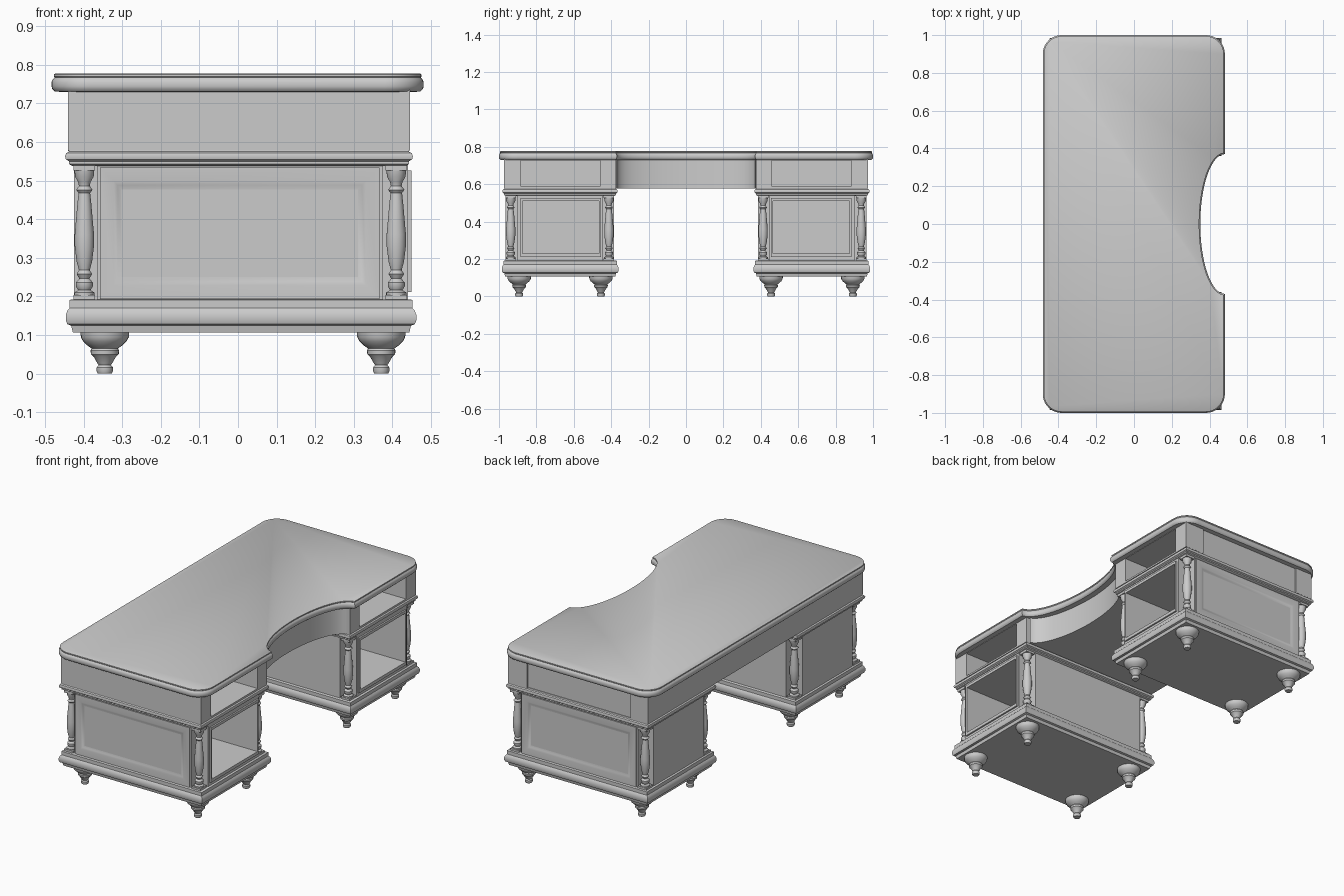
import bpy, bmesh, math
from mathutils import Vector

cube = bpy.data.objects.get("Cube")
if cube:
    bpy.data.objects.remove(cube)

grey = bpy.data.materials.new("plain_grey")
grey.use_nodes = True
COLOUR = (0.6, 0.6, 0.6, 1)
grey.diffuse_color = COLOUR
grey.node_tree.nodes["Principled BSDF"].inputs["Base Color"].default_value = COLOUR


def finish(bm, name, smooth=True):
    bmesh.ops.recalc_face_normals(bm, faces=bm.faces)
    mesh = bpy.data.meshes.new(name)
    bm.to_mesh(mesh)
    bm.free()
    mesh.materials.append(grey)
    ob = bpy.data.objects.new(name, mesh)
    bpy.context.collection.objects.link(ob)
    if smooth:
        bpy.ops.object.select_all(action='DESELECT')
        ob.select_set(True)
        bpy.context.view_layer.objects.active = ob
        bpy.ops.object.shade_smooth_by_angle(angle=math.radians(35))
    return ob


def skin(bm, rings):
    """Bridge closed rings of points and cap both ends."""
    loops = [[bm.verts.new(p) for p in ring] for ring in rings]
    n = len(loops[0])
    for a, b in zip(loops, loops[1:]):
        for i in range(n):
            j = (i + 1) % n
            bm.faces.new((a[i], a[j], b[j], b[i]))
    bm.faces.new(loops[0][::-1])
    bm.faces.new(loops[-1])


def offset(outline, d):
    """Move a counter-clockwise outline outwards by d with mitred corners."""
    pts = [Vector(p) for p in outline]
    out = []
    for i, p in enumerate(pts):
        a = (p - pts[i - 1]).normalized()
        b = (pts[(i + 1) % len(pts)] - p).normalized()
        na, nb = Vector((a.y, -a.x)), Vector((b.y, -b.x))
        out.append(p + (na + nb) * (d / max(0.3, 1 + na.dot(nb))))
    return out


def sweep(name, outline, profile):
    """Stack offset copies of an outline; profile is (offset, height)."""
    bm = bmesh.new()
    skin(bm, [[(p.x, p.y, z) for p in offset(outline, d)] for d, z in profile])
    return finish(bm, name)


def lathe(name, profile, x, y, sides=24):
    bm = bmesh.new()
    turn = [math.tau * k / sides for k in range(sides)]
    skin(bm, [[(x + r * math.cos(t), y + r * math.sin(t), z) for t in turn]
              for r, z in profile])
    return finish(bm, name)


def rect(x0, x1, y0, y1):
    y0, y1 = sorted((y0, y1))
    return [(x0, y0), (x1, y0), (x1, y1), (x0, y1)]


def box(name, x0, x1, y0, y1, z0, z1):
    bm = bmesh.new()
    skin(bm, [[(x, y, z) for x, y in rect(x0, x1, y0, y1)] for z in (z0, z1)])
    return finish(bm, name, False)


def pocket(ob, *bounds):
    """Cut a box-shaped recess."""
    cutter = box("cutter", *bounds)
    cutter.hide_render = True
    mod = ob.modifiers.new("pocket", 'BOOLEAN')
    mod.operation, mod.solver, mod.object = 'DIFFERENCE', 'EXACT', cutter
    bpy.context.view_layer.objects.active = ob
    bpy.ops.object.modifier_apply(modifier=mod.name)
    bpy.data.objects.remove(cutter)


# Desk top outline: rounded corners and a kneehole bite on the +x edge
X0, X1, BITE_Y, BITE_X = -0.483, 0.481, 0.37, 0.13
R = 0.1


def corner(cx, cy, start):
    return [(cx + R * math.cos(start + math.pi * k / 20),
             cy + R * math.sin(start + math.pi * k / 20)) for k in range(11)]


bite = [(X1 - BITE_X * math.cos(t), BITE_Y * math.sin(t))
        for t in (math.pi * (k / 32 - 0.5) for k in range(33))]
top = (corner(X0 + R, R - 1, math.pi) + corner(X1 - R, R - 1, 1.5 * math.pi)
       + bite + corner(X1 - R, 1 - R, 0) + corner(X0 + R, 1 - R, math.pi / 2))
sweep("desk_top", top, [(-0.02, 0.73), (-0.008, 0.731), (-0.002, 0.737), (0, 0.744),
                        (0, 0.755), (-0.003, 0.762), (-0.008, 0.767),
                        (-0.006, 0.769), (-0.006, 0.775), (-0.009, 0.777)])

# Curved apron over the kneehole
apron = [(-0.44, -0.38), (0.4, -0.38)] + [
    (x - 0.04, y) for x, y in bite[1:-1]] + [(0.4, 0.38), (-0.44, 0.38)]
sweep("kneehole_apron", apron, [(0, 0.577), (0, 0.735)])

FOOT = [(0.018, 0), (0.021, 0.006), (0.021, 0.016), (0.016, 0.022), (0.02, 0.028),
        (0.029, 0.044), (0.036, 0.05), (0.037, 0.06), (0.034, 0.065), (0.044, 0.072),
        (0.056, 0.083), (0.062, 0.094), (0.063, 0.108)]
COLUMN = [(0.026, 0.2), (0.026, 0.21), (0.016, 0.216), (0.022, 0.226), (0.022, 0.236),
          (0.013, 0.246), (0.02, 0.258), (0.014, 0.268), (0.02, 0.29), (0.025, 0.33),
          (0.025, 0.36), (0.018, 0.44), (0.015, 0.468), (0.021, 0.476), (0.014, 0.486),
          (0.016, 0.496), (0.024, 0.51), (0.026, 0.53)]
BASE = [(-0.018, 0.107), (-0.014, 0.124), (-0.004, 0.128), (0, 0.138), (0, 0.152),
        (-0.004, 0.163), (-0.01, 0.17), (-0.01, 0.19), (-0.014, 0.192)]
WAIST = [(-0.018, 0.538), (-0.01, 0.543), (-0.01, 0.55), (-0.002, 0.555),
         (0, 0.563), (-0.003, 0.571), (-0.01, 0.575), (-0.012, 0.582)]

for s, side in ((-1, "front"), (1, "back")):
    # Mouldings above and below the pedestal
    sweep(side + "_base_moulding", rect(-0.446, 0.462, s * 0.36, s * 0.985), BASE)
    sweep(side + "_waist_moulding", rect(-0.448, 0.453, s * 0.365, s * 0.982), WAIST)

    # Pedestal body with notched corners and an open drawer bay
    ys = sorted((s * 0.385, s * 0.445, s * 0.9, s * 0.957))
    a, b, c, d = ys
    notched = [(-0.365, a), (0.375, a), (0.375, b), (0.44, b), (0.44, c), (0.375, c),
               (0.375, d), (-0.365, d), (-0.365, c), (-0.425, c), (-0.425, b), (-0.365, b)]
    body = sweep(side + "_pedestal", notched, [(0, 0.185), (0, 0.545)])
    pocket(body, -0.4, 0.6, s * 0.465, s * 0.875, 0.23, 0.51)

    # Raised rim around the drawer bay
    rim = box(side + "_drawer_rim", 0.43, 0.449, s * 0.455, s * 0.885, 0.212, 0.526)
    pocket(rim, 0.3, 0.6, s * 0.465, s * 0.875, 0.23, 0.51)

    # Upper case with a second open bay
    case = box(side + "_upper_case", -0.44, 0.446, s * 0.375, s * 0.972, 0.578, 0.735)
    pocket(case, -0.4, 0.6, s * 0.46, s * 0.882, 0.588, 0.728)
    if s > 0:
        pocket(case, -0.33, 0.325, 0.965, 1.1, 0.57, 0.75)

    # End panel with a sunken, sloping field
    bm = bmesh.new()
    steps = [(0, 0.94), (0, 0.964), (0.036, 0.964), (0.046, 0.959), (0.062, 0.956)]
    skin(bm, [[(x, s * y, z) for x, z in rect(-0.358 + i, 0.367 - i, 0.193 + i, 0.534 - i)]
              for i, y in steps])
    finish(bm, side + "_end_panel")

    # Turned columns with square blocks, and turned feet
    for x, end in ((-0.398, "left"), (0.41, "right")):
        for y, place in ((0.412, "inner"), (0.937, "outer")):
            tag = f"{side}_{end}_{place}"
            lathe(tag + "_column", COLUMN, x, s * y)
            for z in (0.188, 0.526):
                box(tag + "_block", x - 0.028, x + 0.028, s * y - 0.028, s * y + 0.028,
                    z, z + 0.015)
    for x, end in ((-0.345, "left"), (0.371, "right")):
        for y, place in ((0.455, "inner"), (0.892, "outer")):
            lathe(f"{side}_{end}_{place}_foot", FOOT, x, s * y)
